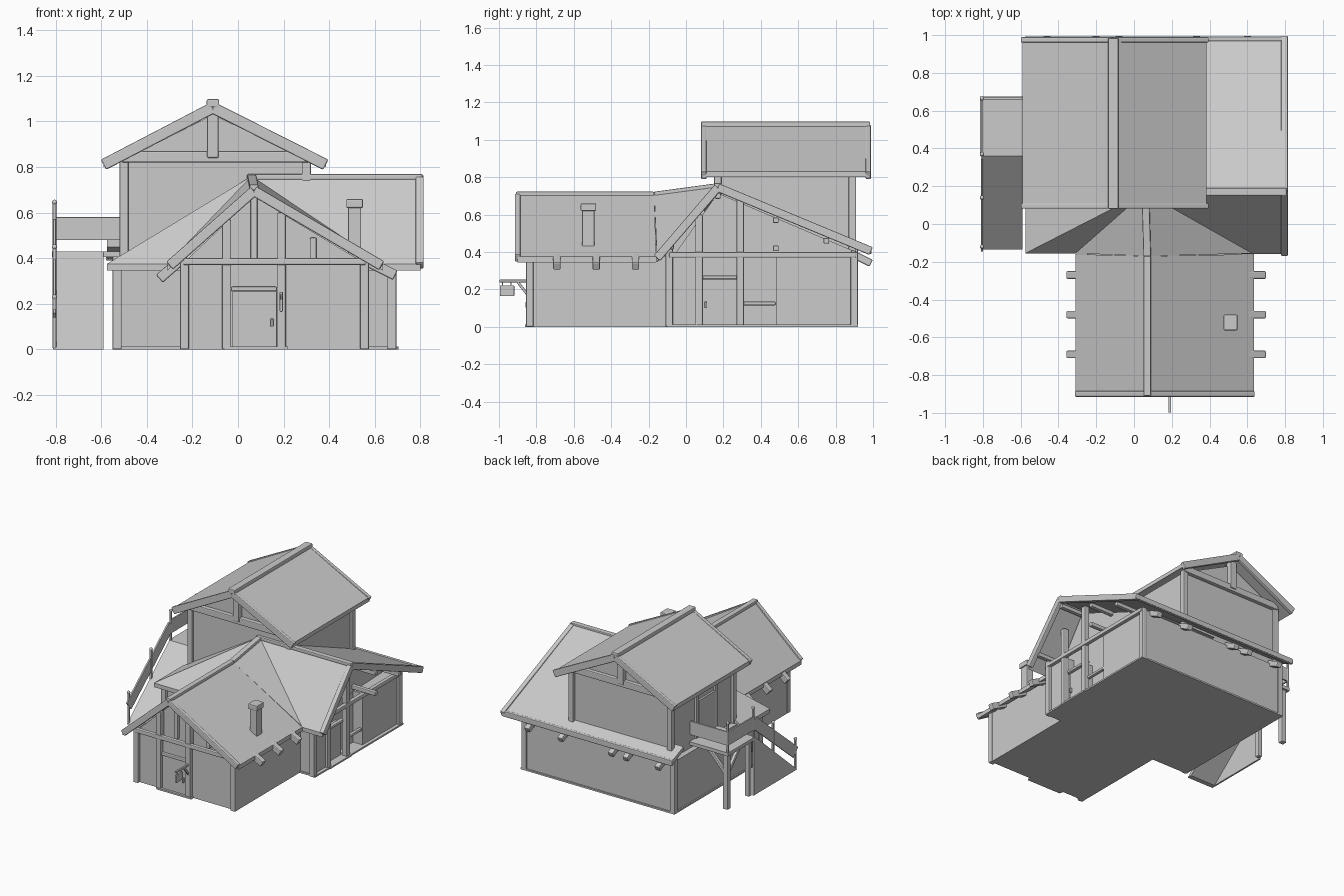
import bpy, bmesh, math
from mathutils import Vector, Matrix


def finish(name, bm, bevel=0):
    bmesh.ops.recalc_face_normals(bm, faces=bm.faces)
    me = bpy.data.meshes.new(name)
    bm.to_mesh(me)
    bm.free()
    ob = bpy.data.objects.new(name, me)
    bpy.context.collection.objects.link(ob)
    if bevel:
        m = ob.modifiers.new("bevel", 'BEVEL')
        m.width = bevel
        m.segments = 2
    return ob


def box(name, x0, x1, y0, y1, z0, z1, bevel=0):
    bm = bmesh.new()
    bmesh.ops.create_cube(bm, size=1)
    for v in bm.verts:
        v.co = (x0 + (v.co.x + .5) * (x1 - x0), y0 + (v.co.y + .5) * (y1 - y0),
                z0 + (v.co.z + .5) * (z1 - z0))
    return finish(name, bm, bevel)


def beam(name, a, b, w=.04, h=.04, bevel=.006):
    """Timber from a to b, w across horizontally, h deep."""
    a, b = Vector(a), Vector(b)
    d = (b - a).normalized()
    side = d.cross(Vector((0, 0, 1)))
    side = Vector((1, 0, 0)) if side.length < 1e-4 else side.normalized()
    up = side.cross(d)
    bm = bmesh.new()
    bmesh.ops.create_cube(bm, size=1)
    for v in bm.verts:
        v.co = (a + b) / 2 + d * v.co.x * (b - a).length + side * v.co.y * w + up * v.co.z * h
    return finish(name, bm, bevel)


def extrude(name, pts, offset):
    """Closed solid from a polygon swept along an offset."""
    bm = bmesh.new()
    f = bm.faces.new([bm.verts.new(p) for p in pts])
    r = bmesh.ops.extrude_face_region(bm, geom=[f], use_keep_orig=True)
    bmesh.ops.translate(bm, vec=offset,
                        verts=[g for g in r['geom'] if isinstance(g, bmesh.types.BMVert)])
    return finish(name, bm)


def roof(name, *pts, t=.03):
    return extrude(name, pts, (0, 0, -t))


def post(name, x, y, z0, z1, w=.04):
    return beam(name, (x, y, z0), (x, y, z1), w, w)


# front wing walls, gable with uneven pitches
WY = -.83
box("front_wing_walls", -.25, .57, WY, .1, 0, .38)
extrude("front_gable_wall", [(-.25, -.80, .37), (.57, -.80, .37), (.07, -.80, .67)], (0, .9, 0))
roof("front_roof_left", (.07, -.9, .715), (.07, -.17, .715), (-.31, -.16, .375), (-.31, -.9, .375))
roof("front_roof_right", (.07, -.9, .715), (.07, -.17, .715), (.635, -.16, .375), (.635, -.9, .375))
roof("front_valley_left", (.07, -.17, .715), (.06, .17, .76), (-.31, -.155, .375))
roof("front_valley_right", (.07, -.17, .715), (.06, .17, .76), (.635, -.155, .375))
beam("front_ridge_cap", (.07, -.91, .71), (.07, -.17, .71), .04, .025)
beam("front_ridge_rise", (.07, -.17, .71), (.06, .18, .757), .04, .025)
for ex in (-.3, .63):
    beam("front_bargeboard", (.07, -.9, .695), (ex, -.9, .367), .03, .045)
beam("front_tie_beam", (-.24, -.845, .385), (.56, -.845, .385), .03, .03)
for x, top in ((-.235, .39), (-.05, .57), (.19, .6), (.555, .39)):
    post("front_post", x, -.835, 0, top)
for x, z in ((.07, .67), (.33, .49)):
    post("front_gable_strut", x, -.81, .39, z, .03)

# front door, handle and step
box("front_door", -.025, .17, -.842, -.82, 0, .255, .004)
beam("front_door_lintel", (-.03, -.84, .265), (.17, -.84, .265), .025, .02)
box("front_door_handle", .143, .155, -.857, -.84, .1, .135, .003)
box("front_step", -.06, .22, -.86, -.82, 0, .012)

# rafter tails under the front wing eaves
for y in (-.69, -.48, -.27):
    beam("rafter_tail", (.55, y, .395), (.69, y, .325), .04, .045)
    beam("rafter_tail", (-.23, y, .41), (-.345, y, .31), .04, .045)

# main hall
box("hall_walls", -.54, .6, -.09, .91, 0, .38)
extrude("hall_gable_wall", [(.05, -.08, .36), (.05, .91, .40), (.05, .17, .715)], (.55, 0, 0))
box("hall_right_wall_back", .59, .675, .48, .91, 0, .39)
box("hall_right_wall_front", .59, .675, -.09, .08, 0, .38)
box("base_slab", -.55, .7, -.1, .92, 0, .012)
roof("hall_roof_front", (.05, .17, .765), (.8, .17, .765), (.8, -.16, .375), (.2, -.16, .375))
roof("hall_roof_back", (.05, .17, .765), (.8, .17, .765), (.8, .99, .42), (.05, .99, .42))
roof("hall_roof_hip_front", (.06, .17, .76), (-.575, -.155, .375), (.2, -.155, .375))
roof("hall_roof_hip_left", (.06, .17, .76), (-.575, -.155, .375), (-.575, .18, .375))
roof("back_eave_strip", (-.575, .85, .48), (.1, .85, .48), (.1, .99, .42), (-.575, .99, .42))
beam("back_eave_board", (-.58, .98, .41), (.81, .98, .41), .025, .04)
beam("hall_ridge_cap", (.04, .17, .757), (.81, .17, .757), .04, .025)
beam("right_bargeboard_front", (.797, .17, .745), (.797, -.155, .367), .035, .045)
beam("right_bargeboard_back", (.797, .17, .745), (.797, .99, .405), .035, .045)
beam("right_tie_beam", (.685, -.09, .385), (.685, .91, .385), .03, .03)
for y, top in ((-.09, .42), (.07, .6), (.29, .68), (.9, .4)):
    post("right_post", .675, y, 0, top)
post("hall_front_left_post", -.53, -.09, 0, .37)
post("hall_back_left_post", -.53, .9, 0, .42)
for y, z in ((.17, .7), (.48, .57), (.48, .42), (-.08, .43), (.75, .46)):
    beam("purlin_end", (.55, y, z), (.79, y, z), .03, .03)
for x in (-.46, -.2, -.08, .33, .6):
    beam("back_rafter_tail", (x, .88, .395), (x, .99, .34), .04, .04)

# side door and opening
box("side_door", .59, .645, .09, .275, 0, .255, .004)
beam("side_door_lintel", (.65, .07, .265), (.65, .29, .265), .03, .02)
box("side_door_handle", .64, .66, .1, .112, .1, .135, .003)
beam("side_opening_rail", (.66, .3, .125), (.66, .48, .125), .025, .02)
box("side_step", .59, .705, .06, .31, 0, .012)

# upper floor
box("upper_walls", -.5, .3, .17, .89, .36, .82)
extrude("upper_gable_wall", [(-.5, .17, .81), (.3, .17, .81), (.3, .17, .83), (-.11, .17, 1.03),
                             (-.5, .17, .83)], (0, .72, 0))
for ex in (-.59, .385):
    roof("upper_roof", (-.11, .09, 1.085), (-.11, .975, 1.085), (ex, .975, .83), (ex, .09, .83))
    for y in (.095, .975):
        beam("upper_bargeboard", (-.11, y, 1.06), (ex, y, .81), .028, .05)
beam("upper_ridge_cap", (-.11, .08, 1.08), (-.11, .985, 1.08), .055, .035)
for y in (.155, .9):
    beam("upper_tie_beam", (-.51, y, .845), (.31, y, .845), .035, .05)
    post("upper_king_post", -.11, y, .84, 1.05, .05)
for x in (-.5, .3):
    for y in (.17, .89):
        post("upper_post", x, y, .38, .84)
for y in (.38, .6):
    post("balcony_door_post", -.5, y, .43, .8, .03)
box("balcony_door", -.515, -.49, .395, .585, .43, .7)

# balcony, ramp stairs and rails on the left
OX = -.805
box("balcony_floor", -.815, -.5, .36, .675, .405, .43)
extrude("stair_ramp", [(-.81, -.135, 0), (-.81, .36, .43), (-.81, .38, .405), (-.81, -.10, 0)],
        (.22, 0, 0))
extrude("stair_side", [(-.81, -.135, 0), (-.81, .37, .43), (-.81, .37, 0)], (.012, 0, 0))
for y, z0, z1 in ((-.12, 0, .23), (.14, .22, .45), (.37, .4, .645), (.665, .4, .645)):
    post("rail_post", OX, y, z0, z1, .016)
    bm = bmesh.new()
    bmesh.ops.create_uvsphere(bm, u_segments=10, v_segments=6, radius=.012,
                              matrix=Matrix.Translation((OX, y, z1)))
    finish("rail_knob", bm)
beam("rail_back_board", (-.81, .665, .53), (-.5, .665, .53), .012, .1, .002)
beam("rail_outer_board", (OX, .665, .53), (OX, .37, .53), .012, .1, .002)
beam("rail_stair_board", (OX, .37, .54), (OX, -.12, .13), .012, .08, .002)
post("balcony_support", -.78, .64, 0, .41, .04)
post("balcony_support", -.78, .39, 0, .41, .035)
beam("balcony_brace", (-.78, .64, .25), (-.78, .5, .4), .025, .025)
beam("balcony_brace", (-.78, .64, .25), (-.64, .64, .4), .025, .025)

# chimney
box("chimney", .483, .54, -.555, -.49, .4, .63, .004)
box("chimney_cap", .475, .548, -.563, -.48, .62, .66, .006)

# hanging sign on a bracket, blank board
beam("sign_arm", (.19, -.83, .245), (.19, -.998, .245), .014, .014, .003)
beam("sign_brace", (.19, -.845, .17), (.19, -.9, .24), .014, .014, .003)
box("sign_board", .183, .197, -.995, -.918, .165, .222, .004)
for y in (-.98, -.935):
    beam("sign_hanger", (.19, y, .22), (.19, y, .245), .005, .005, 0)
